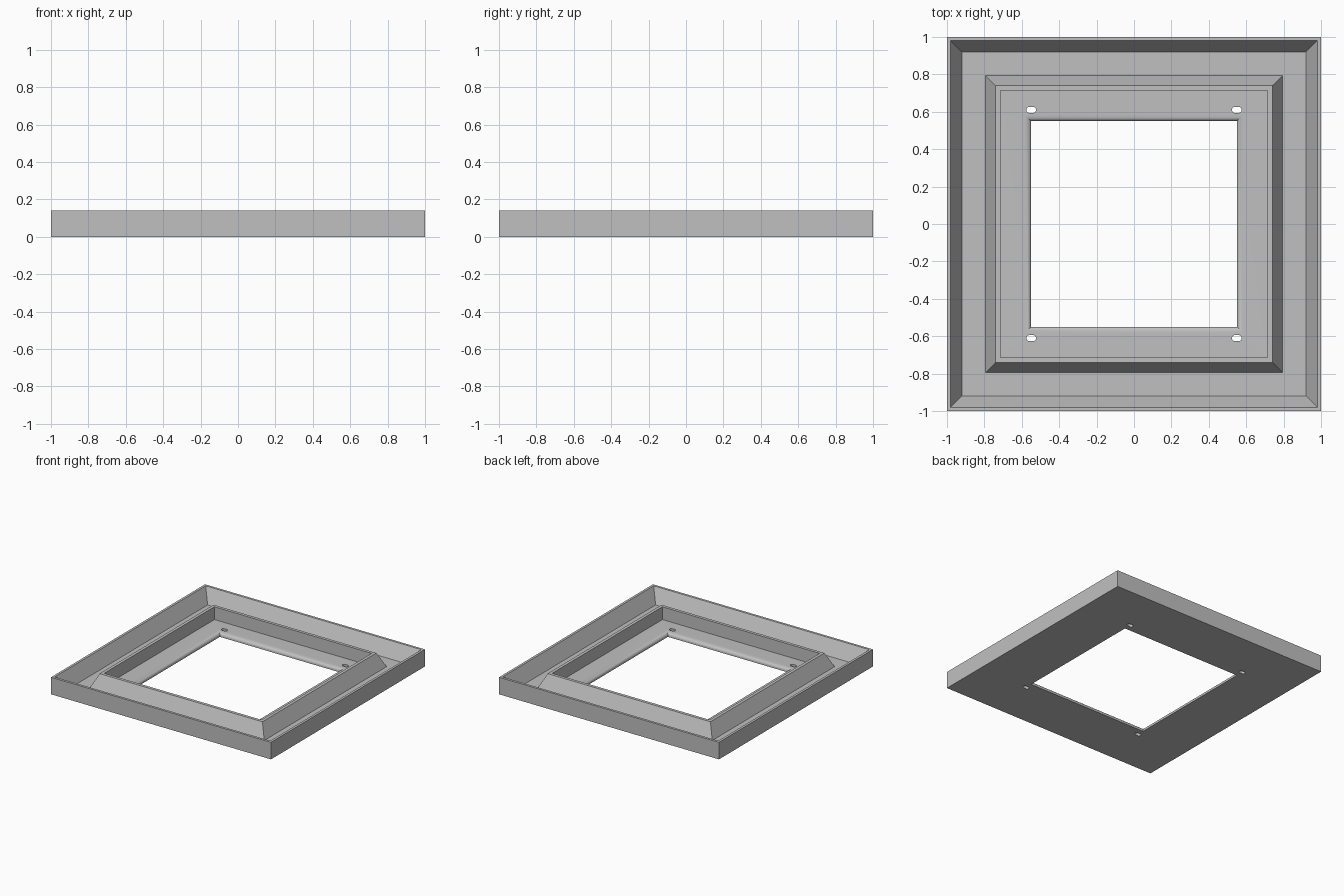
import bpy, bmesh
from math import sin, cos, pi, radians

cube = bpy.data.objects.get("Cube")
if cube:
    bpy.data.objects.remove(cube, do_unlink=True)

# Single grey finish
grey = bpy.data.materials.new("plain_grey")
grey.use_nodes = True
colour = (0.53, 0.53, 0.53, 1)
grey.diffuse_color = colour
grey.node_tree.nodes["Principled BSDF"].inputs["Base Color"].default_value = colour


def new_object(name, bm):
    bmesh.ops.recalc_face_normals(bm, faces=bm.faces)
    mesh = bpy.data.meshes.new(name)
    bm.to_mesh(mesh)
    bm.free()
    mesh.materials.append(grey)
    obj = bpy.data.objects.new(name, mesh)
    bpy.context.collection.objects.link(obj)
    return obj


def square_sweep(name, profile):
    """Sweep a closed (half width, height) profile around a square with mitred corners."""
    bm = bmesh.new()
    corners = [(1, 1), (-1, 1), (-1, -1), (1, -1)]
    rings = [[bm.verts.new((sx * r, sy * r, z)) for sx, sy in corners] for r, z in profile]
    for i, ring in enumerate(rings):
        following = rings[(i + 1) % len(rings)]
        for k in range(4):
            j = (k + 1) % 4
            bm.faces.new((ring[k], ring[j], following[j], following[k]))
    return new_object(name, bm)


def slot_cutters(name, cx, cy, half_flat, radius, steps=8):
    """Four rounded slots, mirrored about both axes."""
    bm = bmesh.new()
    for sx in (-1, 1):
        for sy in (-1, 1):
            outline = []
            for side in (1, -1):
                for i in range(steps + 1):
                    a = -pi / 2 + pi * i / steps
                    outline.append((sx * cx + side * (half_flat + radius * cos(a)),
                                    sy * cy + side * radius * sin(a)))
            low = [bm.verts.new((x, y, -0.1)) for x, y in outline]
            high = [bm.verts.new((x, y, 0.1)) for x, y in outline]
            bm.faces.new(low)
            bm.faces.new(high)
            for i in range(len(low)):
                j = (i + 1) % len(low)
                bm.faces.new((low[i], low[j], high[j], high[i]))
    return new_object(name, bm)


# Frame section: outer wall, sloped channel, inner raised rim, recessed ledge
TOP, CHANNEL, LEDGE, LIP = 0.14, 0.022, 0.035, 0.01
profile = [(1, 0), (1, TOP), (0.98, TOP), (0.92, CHANNEL), (0.795, CHANNEL),
           (0.74, TOP), (0.715, TOP), (0.715, LEDGE)]
# Rounded edge falling to a thin lip around the opening
for i in range(7):
    a = pi / 2 * i / 6
    profile.append((0.585 - 0.035 * sin(a), LIP + (LEDGE - LIP) * cos(a)))
profile.append((0.55, 0))
frame = square_sweep("square_frame", profile)

# Mounting slots through the ledge
cutters = slot_cutters("slot_cutters", 0.55, 0.61, 0.01, 0.016)
cutters.hide_render = True
cut = frame.modifiers.new("mounting_slots", 'BOOLEAN')
cut.operation = 'DIFFERENCE'
cut.solver = 'EXACT'
cut.object = cutters

bpy.ops.object.select_all(action='DESELECT')
frame.select_set(True)
bpy.context.view_layer.objects.active = frame
bpy.ops.object.modifier_apply(modifier=cut.name)
bpy.data.objects.remove(cutters, do_unlink=True)
bpy.ops.object.shade_smooth_by_angle(angle=radians(25))
